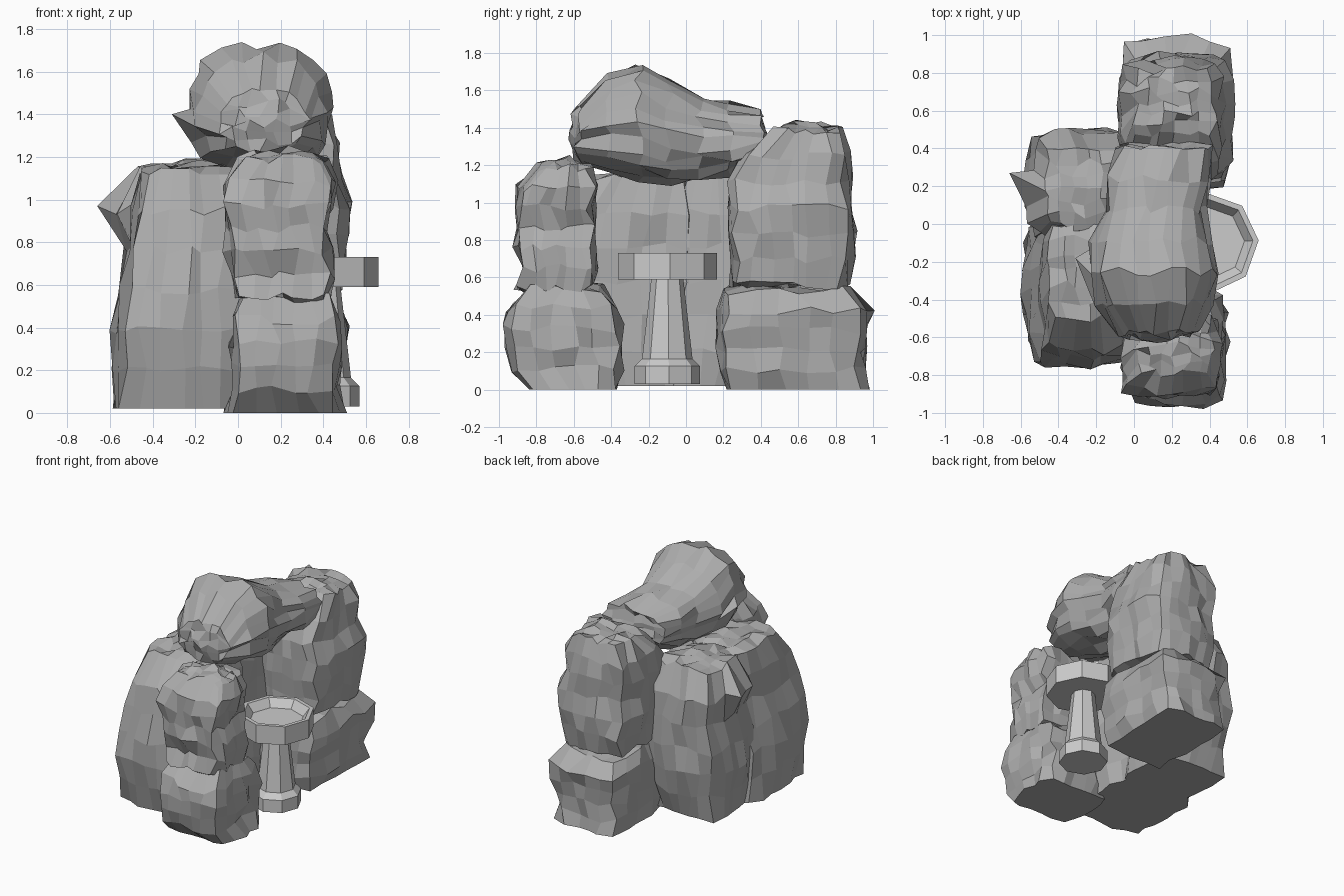
import bpy, bmesh, math, random


def finish(bm, name, shade):
    bmesh.ops.recalc_face_normals(bm, faces=bm.faces[:])
    me = bpy.data.meshes.new(name)
    bm.to_mesh(me)
    bm.free()
    mat = bpy.data.materials.new(name + "_stone")
    mat.diffuse_color = (shade, shade, shade, 1)
    me.materials.append(mat)
    ob = bpy.data.objects.new(name, me)
    bpy.context.collection.objects.link(ob)


def rock(name, axis, sections, cuts, seed, flat=None, jitter=0.025, k=0.4,
         bulge=(0, 0.04), spike=None):
    """Gridded block lofted through sections (t, a0, a1, b0, b1) along an axis."""
    rng = random.Random(seed)
    bm = bmesh.new()
    bmesh.ops.create_cube(bm, size=2)
    bmesh.ops.subdivide_edges(bm, edges=bm.edges[:], cuts=cuts, use_grid_fill=True)
    ia, ib = [i for i in range(3) if i != axis]
    lo, hi = sections[0][0], sections[-1][0]
    for v in bm.verts:
        u, w, h = v.co[ia], v.co[ib], v.co[axis]
        t = lo + (hi - lo) * (h + 1) / 2
        for s, e in zip(sections, sections[1:]):
            if t <= e[0] + 1e-5:
                break
        f = (t - s[0]) / (e[0] - s[0])
        a0, a1, b0, b1 = [p + (q - p) * f for p, q in zip(s[1:], e[1:])]
        on_floor = flat is not None and v.co.z < -0.999
        # end caps swell outward
        swell = (1 - u * u) * (1 - w * w)
        if h > 0.999:
            t += bulge[1] * swell
        elif h < -0.999:
            t -= bulge[0] * swell
        cu = u * math.sqrt(1 - k * w * w / 2)
        cw = w * math.sqrt(1 - k * u * u / 2)
        p = [0, 0, 0]
        p[axis] = t
        p[ia] = (a0 + a1) / 2 + cu * (a1 - a0) / 2
        p[ib] = (b0 + b1) / 2 + cw * (b1 - b0) / 2
        p = [c + rng.uniform(-jitter, jitter) for c in p]
        if on_floor:
            p[2] = flat
        v.co = p
    # one protruding corner
    if spike:
        near = min(bm.verts, key=lambda q: sum((a - b) ** 2 for a, b in zip(q.co, spike)))
        near.co = spike
    finish(bm, name, 0.42)


def turned(name, profile, x, y, sides=8):
    """Closed faceted turning from (radius, z) points."""
    bm = bmesh.new()
    rings = [[bm.verts.new((x + r * math.cos(math.tau * i / sides + 0.05),
                            y + r * math.sin(math.tau * i / sides + 0.05), z))
              for i in range(sides)] for r, z in profile]
    for a, b in zip(rings, rings[1:]):
        for i in range(sides):
            j = (i + 1) % sides
            bm.faces.new((a[i], a[j], b[j], b[i]))
    bm.faces.new(rings[0][::-1])
    bm.faces.new(rings[-1])
    finish(bm, name, 0.75)


# Tall back wall, two lumps side by side
rock("back_wall_rear", 2, [
    (0.02, -0.53, 0.05, -0.1, 0.42), (0.3, -0.56, 0.05, -0.1, 0.47),
    (0.5, -0.58, 0.05, -0.1, 0.5), (0.75, -0.52, 0.04, -0.1, 0.49),
    (0.95, -0.56, 0.04, -0.1, 0.5), (1.06, -0.53, 0.03, -0.1, 0.47),
    (1.14, -0.48, 0.0, -0.02, 0.4)], 5, 3, flat=0.02, k=0.5,
    spike=(-0.66, 0.27, 0.97))
rock("back_wall_front", 2, [
    (0.02, -0.58, 0.05, -0.68, 0.04), (0.25, -0.57, 0.05, -0.75, 0.05),
    (0.5, -0.59, 0.05, -0.77, 0.05), (0.65, -0.5, 0.04, -0.74, 0.05),
    (0.95, -0.5, 0.03, -0.68, 0.05), (1.07, -0.49, 0.02, -0.6, 0.04),
    (1.13, -0.45, 0.0, -0.5, 0.02)], 5, 8, flat=0.02)

# Front pillar, two stacked stones
rock("front_lower_rock", 2, [
    (0.0, -0.05, 0.49, -0.84, -0.36), (0.13, -0.03, 0.46, -0.94, -0.34),
    (0.28, -0.03, 0.47, -0.99, -0.33), (0.42, -0.02, 0.48, -0.96, -0.37),
    (0.5, 0.0, 0.46, -0.88, -0.41), (0.545, 0.02, 0.43, -0.83, -0.45)],
    4, 12, flat=0.0)
rock("front_upper_rock", 2, [
    (0.54, 0.0, 0.42, -0.91, -0.5), (0.65, -0.03, 0.45, -0.88, -0.47),
    (0.78, -0.07, 0.44, -0.93, -0.49), (0.86, -0.07, 0.41, -0.89, -0.48),
    (0.95, -0.08, 0.44, -0.92, -0.49), (1.06, -0.07, 0.45, -0.91, -0.48),
    (1.15, 0.0, 0.45, -0.83, -0.49), (1.19, 0.02, 0.42, -0.79, -0.5)], 5, 21)

# Rear pillar, two stacked stones
rock("rear_lower_rock", 2, [
    (0.0, -0.06, 0.47, 0.2, 0.98), (0.14, -0.07, 0.49, 0.18, 0.95),
    (0.28, -0.06, 0.5, 0.17, 0.98), (0.42, -0.07, 0.53, 0.17, 0.99),
    (0.49, -0.06, 0.49, 0.18, 0.94), (0.53, -0.02, 0.46, 0.21, 0.88)],
    4, 31, flat=0.0, bulge=(0, 0.03))
rock("rear_upper_rock", 2, [
    (0.56, -0.03, 0.47, 0.24, 0.86), (0.75, -0.07, 0.5, 0.23, 0.91),
    (0.95, -0.07, 0.54, 0.23, 0.88), (1.12, -0.07, 0.48, 0.22, 0.87),
    (1.24, -0.07, 0.47, 0.3, 0.87), (1.32, -0.05, 0.46, 0.42, 0.86),
    (1.39, 0.0, 0.43, 0.47, 0.82)], 5, 44)

# Capstone spanning the pillars
rock("capstone", 1, [
    (-0.58, -0.09, 0.33, 1.22, 1.5), (-0.5, -0.17, 0.39, 1.18, 1.58),
    (-0.33, -0.22, 0.43, 1.15, 1.76), (-0.16, -0.26, 0.43, 1.11, 1.69),
    (0.02, -0.16, 0.37, 1.11, 1.56), (0.2, -0.15, 0.39, 1.14, 1.54),
    (0.34, -0.14, 0.46, 1.17, 1.52), (0.4, -0.1, 0.43, 1.22, 1.48)],
    5, 55, k=0.85, bulge=(0.03, 0.02), spike=(-0.31, -0.18, 1.4))

# Basin on a tapered pedestal
turned("basin", [(0.2, 0.59), (0.265, 0.59), (0.265, 0.73), (0.235, 0.73),
                 (0.19, 0.67)], 0.395, -0.1)
turned("pedestal", [(0.175, 0.03), (0.175, 0.125), (0.135, 0.165),
                    (0.085, 0.6)], 0.395, -0.1)
